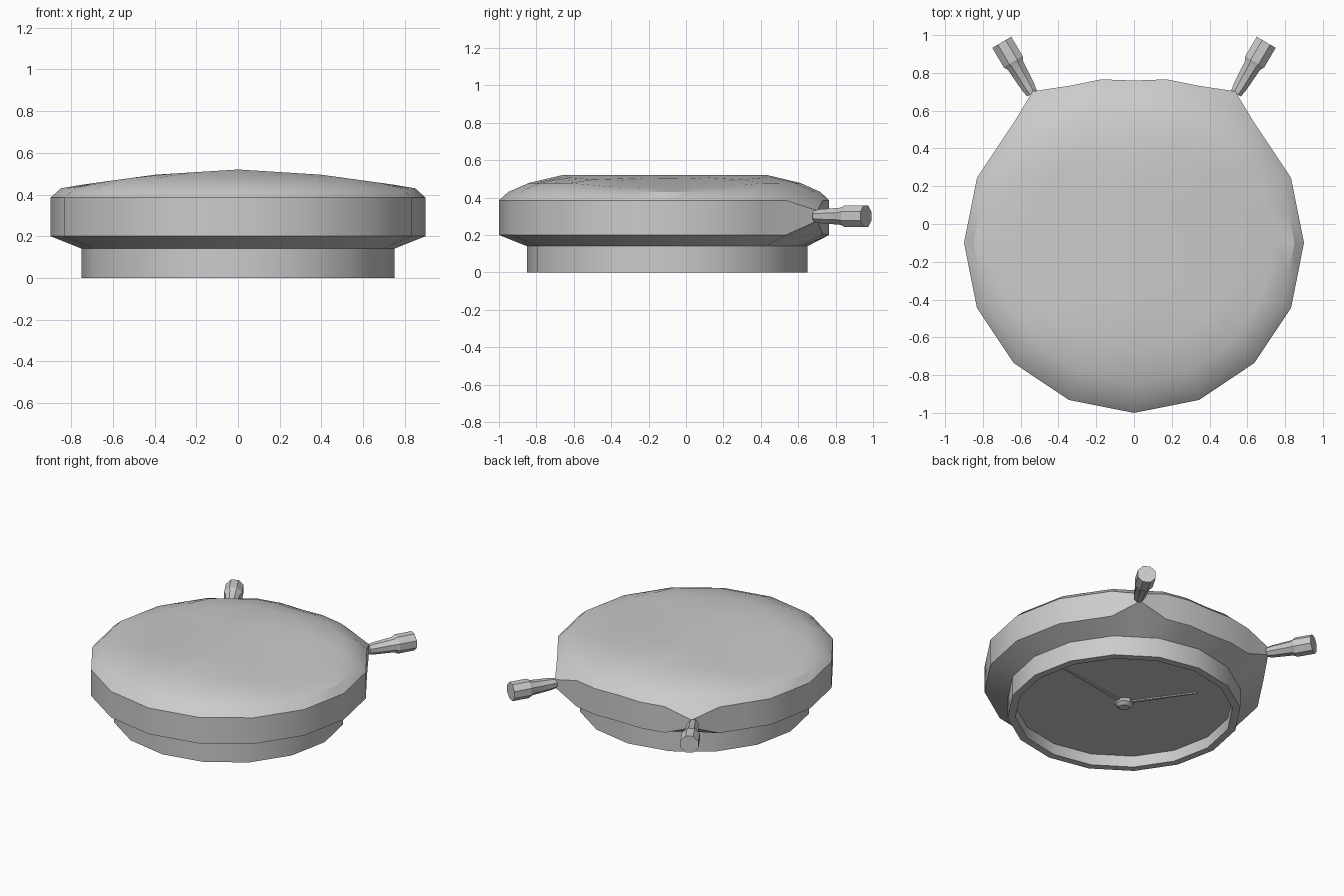
import bpy, bmesh, math
from mathutils import Vector

cube = bpy.data.objects.get("Cube")
if cube:
    bpy.data.objects.remove(cube, do_unlink=True)

grey = bpy.data.materials.new("plain grey")
grey.use_nodes = True
colour = (0.6, 0.6, 0.6, 1)
grey.diffuse_color = colour
grey.node_tree.nodes["Principled BSDF"].inputs["Base Color"].default_value = colour

CENTRE = Vector((0, -0.1, 0))
COLUMNS = 32


def finish(name, bm, angle=30):
    bmesh.ops.recalc_face_normals(bm, faces=bm.faces)
    mesh = bpy.data.meshes.new(name)
    bm.to_mesh(mesh)
    bm.free()
    mesh.materials.append(grey)
    obj = bpy.data.objects.new(name, mesh)
    bpy.context.collection.objects.link(obj)
    bpy.ops.object.select_all(action='DESELECT')
    obj.select_set(True)
    bpy.context.view_layer.objects.active = obj
    bpy.ops.object.shade_smooth_by_angle(angle=math.radians(angle))
    return obj


def skin(bm, rings):
    """Bridge consecutive closed rings of vertices."""
    for low, high in zip(rings, rings[1:]):
        n = len(low)
        for i in range(n):
            j = (i + 1) % n
            bm.faces.new((low[i], low[j], high[j], high[i]))


def fan(bm, ring, point):
    tip = bm.verts.new(point)
    for i, v in enumerate(ring):
        bm.faces.new((v, ring[(i + 1) % len(ring)], tip))


def ridge(x):
    """Height of the crown, which falls away to the left and right."""
    x = abs(x)
    return 0.52 - 0.0625 * x if x < 0.4 else 0.495 - 0.1375 * (x - 0.4)


# Case: one lathed shell with a recessed underside and two pinched lugs
profile = [(0.70, 0.08), (0.70, 0), (0.75, 0), (0.75, 0.14), (0.9, 0.2), (0.9, 0.385),
           (0.85, 0.43), (0.74, 0.478), (0.56, 0.52), (0.3, 0.52)]
LOWER, UPPER = 4, 5
bm = bmesh.new()
rings = []
for level, (radius, height) in enumerate(profile):
    ring = []
    for i in range(COLUMNS):
        a = math.tau * i / COLUMNS
        r = radius * (math.cos(math.pi / 16) if i % 2 else 1)
        z = height
        if i == 8 and level >= LOWER:
            r *= 0.955                      # flattened back
        if i in (5, 11) and level in (LOWER, UPPER):
            r = 0.965                       # lug drawn out to meet the stem
            z = 0.275 if level == LOWER else 0.33
        x = r * math.cos(a)
        if level > UPPER:
            z = min(z, ridge(x))
        ring.append(bm.verts.new(CENTRE + Vector((x, r * math.sin(a), z))))
    rings.append(ring)
skin(bm, rings)
fan(bm, rings[0], CENTRE + Vector((0, 0, 0.08)))
fan(bm, rings[-1], CENTRE + Vector((0, 0, 0.52)))
finish("case", bm)


# Stems: eight-sided pins flaring outwards at the back
def stem(name, side):
    start = Vector((side * 0.54, 0.69, 0.3))
    end = Vector((side * 0.70, 0.962, 0.3))
    axis = (end - start).normalized()
    across = axis.cross(Vector((0, 0, 1)))
    bm = bmesh.new()
    rings = []
    for t, r in ((0, 0.032), (0.12, 0.04), (0.55, 0.05), (0.62, 0.063), (1, 0.063)):
        ring = []
        for i in range(8):
            a = math.tau * (i + 0.5) / 8
            offset = across * math.cos(a) + Vector((0, 0, math.sin(a)))
            ring.append(bm.verts.new(start.lerp(end, t) + offset * r))
        rings.append(ring)
    skin(bm, rings)
    bm.faces.new(rings[0])
    bm.faces.new(rings[-1])
    finish(name, bm, 25)


stem("left_stem", 1)
stem("right_stem", -1)

# Centre pin on the recessed underside
bm = bmesh.new()
rings = []
for r, z in ((0.06, 0.08), (0.06, 0.06), (0.035, 0.04)):
    rings.append([bm.verts.new(CENTRE + Vector((r * math.cos(math.tau * i / 8),
                                                r * math.sin(math.tau * i / 8), z)))
                  for i in range(8)])
skin(bm, rings)
bm.faces.new(rings[-1])
finish("centre_pin", bm)


# Hands: slim tapering plates on the underside
def hand(name, x, y):
    tip = Vector((x, y, 0))
    across = Vector((-y, x, 0)).normalized()
    outline = (across * 0.012, tip + across * 0.005, tip - across * 0.005, across * -0.012)
    bm = bmesh.new()
    rings = [[bm.verts.new(CENTRE + p + Vector((0, 0, z))) for p in outline]
             for z in (0.079, 0.071)]
    skin(bm, rings)
    for ring in rings:
        bm.faces.new(ring)
    finish(name, bm)


hand("long_hand", 0.58, 0.09)
hand("short_hand", -0.28, 0.40)
